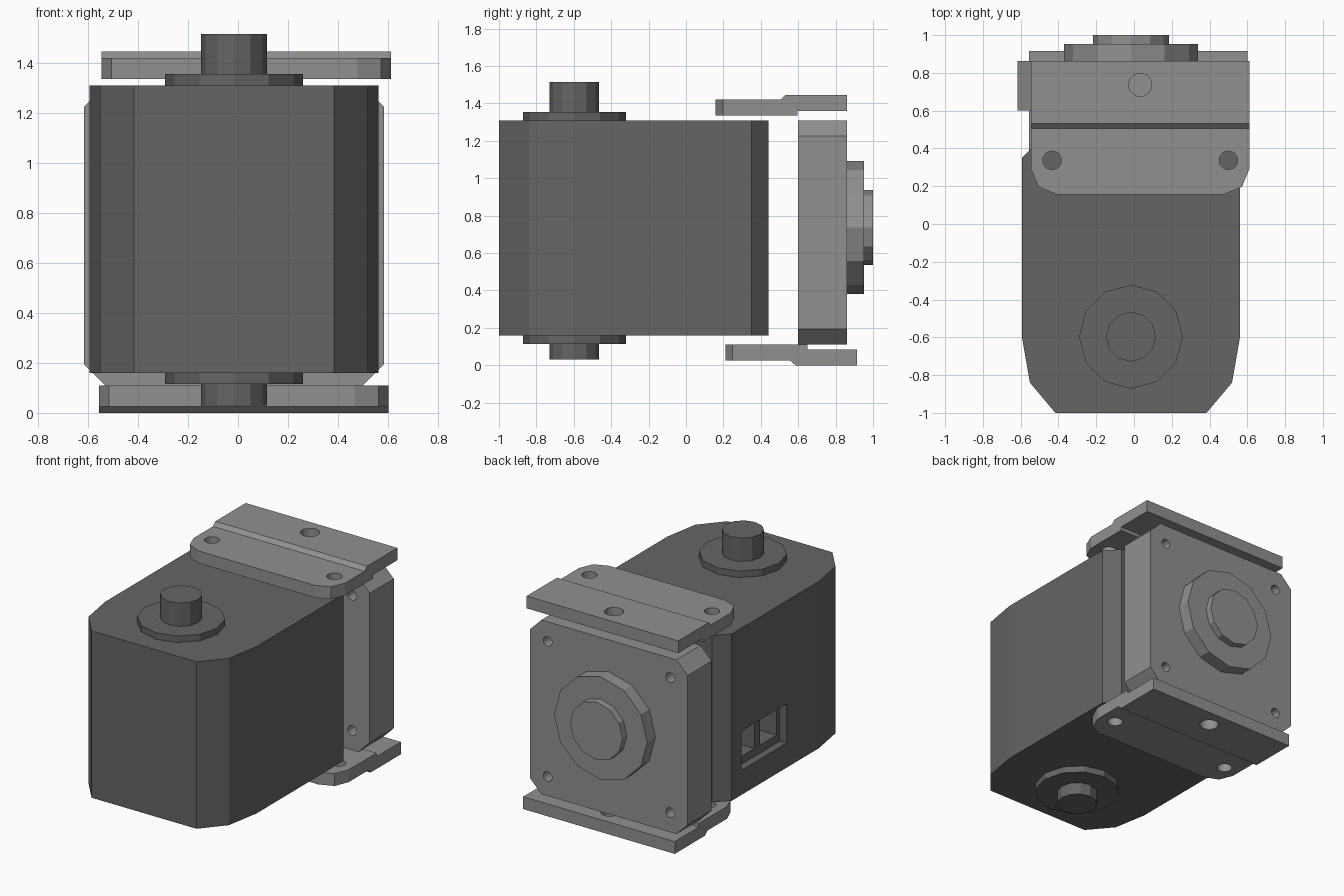
import bpy, bmesh, math

old = bpy.data.objects.get("Cube")
if old:
    bpy.data.objects.remove(old, do_unlink=True)


def material(name, value):
    m = bpy.data.materials.new(name)
    m.use_nodes = True
    colour = (value, value, value, 1)
    m.diffuse_color = colour
    m.node_tree.nodes["Principled BSDF"].inputs["Base Color"].default_value = colour
    return m


DARK = material("dark grey", 0.13)
LIGHT = material("light grey", 0.28)

# Each axis maps a flat outline point and a depth to a position
PLACE = {"X": lambda a, b, d: (d, a, b),
         "Y": lambda a, b, d: (a, d, b),
         "Z": lambda a, b, d: (a, b, d)}


def prism(name, outline, axis, lo, hi, mat=None, corner=None):
    """Extrude an outline along an axis; corner rounds upright edges at the front."""
    bm = bmesh.new()
    ends = [[bm.verts.new(PLACE[axis](a, b, d)) for a, b in outline] for d in (lo, hi)]
    n = len(outline)
    for ring in ends:
        bm.faces.new(ring)
    for i in range(n):
        j = (i + 1) % n
        bm.faces.new((ends[0][i], ends[0][j], ends[1][j], ends[1][i]))
    bmesh.ops.recalc_face_normals(bm, faces=bm.faces)
    if corner:
        front = min(v.co.y for v in bm.verts) + 0.001
        edges = [e for e in bm.edges if all(v.co.y < front for v in e.verts)
                 and abs(e.verts[0].co.z - e.verts[1].co.z) > 0.01]
        bmesh.ops.bevel(bm, geom=edges, offset=corner, segments=2, profile=0.5,
                        affect="EDGES")
    mesh = bpy.data.meshes.new(name)
    bm.to_mesh(mesh)
    bm.free()
    obj = bpy.data.objects.new(name, mesh)
    bpy.context.collection.objects.link(obj)
    if mat:
        mesh.materials.append(mat)
    return obj


def circle(a, b, r, sides=12):
    turn = 2 * math.pi / sides
    return [(a + r * math.cos(i * turn), b + r * math.sin(i * turn)) for i in range(sides)]


def box(a0, a1, b0, b1):
    return [(a0, b0), (a1, b0), (a1, b1), (a0, b1)]


def cut(obj, cutters):
    """Subtract each cutter, then discard it."""
    bpy.context.view_layer.objects.active = obj
    for c in cutters:
        c.hide_render = True
        mod = obj.modifiers.new("cut", "BOOLEAN")
        mod.operation, mod.solver, mod.object = "DIFFERENCE", "EXACT", c
        bpy.ops.object.modifier_apply(modifier=mod.name)
        bpy.data.objects.remove(c, do_unlink=True)


CX = -0.016

# Motor body: tapered nose at the front, chamfered rear corners
half = [(0.4, -1), (0.535, -0.84), (0.577, -0.6), (0.577, 0.35), (0.49, 0.44)]
outline = [(CX + x, y) for x, y in half] + [(CX - x, y) for x, y in reversed(half)]
body = prism("motor_body", outline, "Z", 0.16, 1.31, DARK)

# Cable socket: shallow recess with two deeper pockets
side = CX - 0.577
cut(body, [prism("recess_cutter", box(-0.245, 0.245, 0.33, 0.6), "X", side - 0.1, side + 0.05)])
cut(body, [prism("pocket_cutter", box(y, y + 0.18, 0.385, 0.56), "X", side, side + 0.2)
           for y in (-0.21, 0.03)])

# Output flanges and shafts above and below the body
for label, z0, z1, z2 in (("upper", 1.31, 1.355, 1.515), ("lower", 0.16, 0.115, 0.03)):
    prism(label + "_collar", circle(CX, -0.597, 0.275), "Z", z0, z1, DARK)
    prism(label + "_shaft", circle(CX, -0.597, 0.132), "Z", z1, z2, DARK)

# Rear plate: square with chamfered corners and four bolt holes
ZC, H, C = 0.71, 0.6, 0.515
quarter = [(H, -C), (H, C), (C, H), (-C, H), (-H, C), (-H, -C), (-C, -H), (C, -H)]
plate = prism("rear_plate", [(CX + x, ZC + z) for x, z in quarter], "Y", 0.6, 0.862, LIGHT)
cut(plate, [prism("bolt_cutter", circle(CX + sx * 0.467, ZC + sz * 0.465, 0.034), "Y", 0.5, 1)
            for sx in (-1, 1) for sz in (-1, 1)])
prism("rear_disc", circle(CX, 0.736, 0.355), "Y", 0.862, 0.952, LIGHT)
prism("rear_hub", circle(CX, 0.736, 0.2), "Y", 0.952, 1.0, LIGHT)


# Stepped brackets: the lower one is the upper one turned over
def bracket(name, x, y, flip):
    steps = [(0, 1.335), (0.44, 1.335), (0.44, 1.36), (0.705, 1.36),
             (0.705, 1.445), (0.375, 1.445), (0.348, 1.42), (0, 1.42)]
    profile = [(y + a, 1.445 - z if flip else z) for a, z in steps]
    obj = prism(name, profile, "X", x - 0.578, x + 0.578, LIGHT, corner=0.135)
    holes = [(-0.467, 0.18, 0.049), (0.467, 0.18, 0.049), (0, 0.58, 0.061)]
    cut(obj, [prism("hole_cutter", circle(x + hx, y + hy, r, 20), "Z",
                    -0.1 if flip else 1.25, 0.2 if flip else 1.6) for hx, hy, r in holes])


bracket("upper_bracket", 0.033, 0.157, False)
bracket("lower_bracket", 0.023, 0.21, True)
